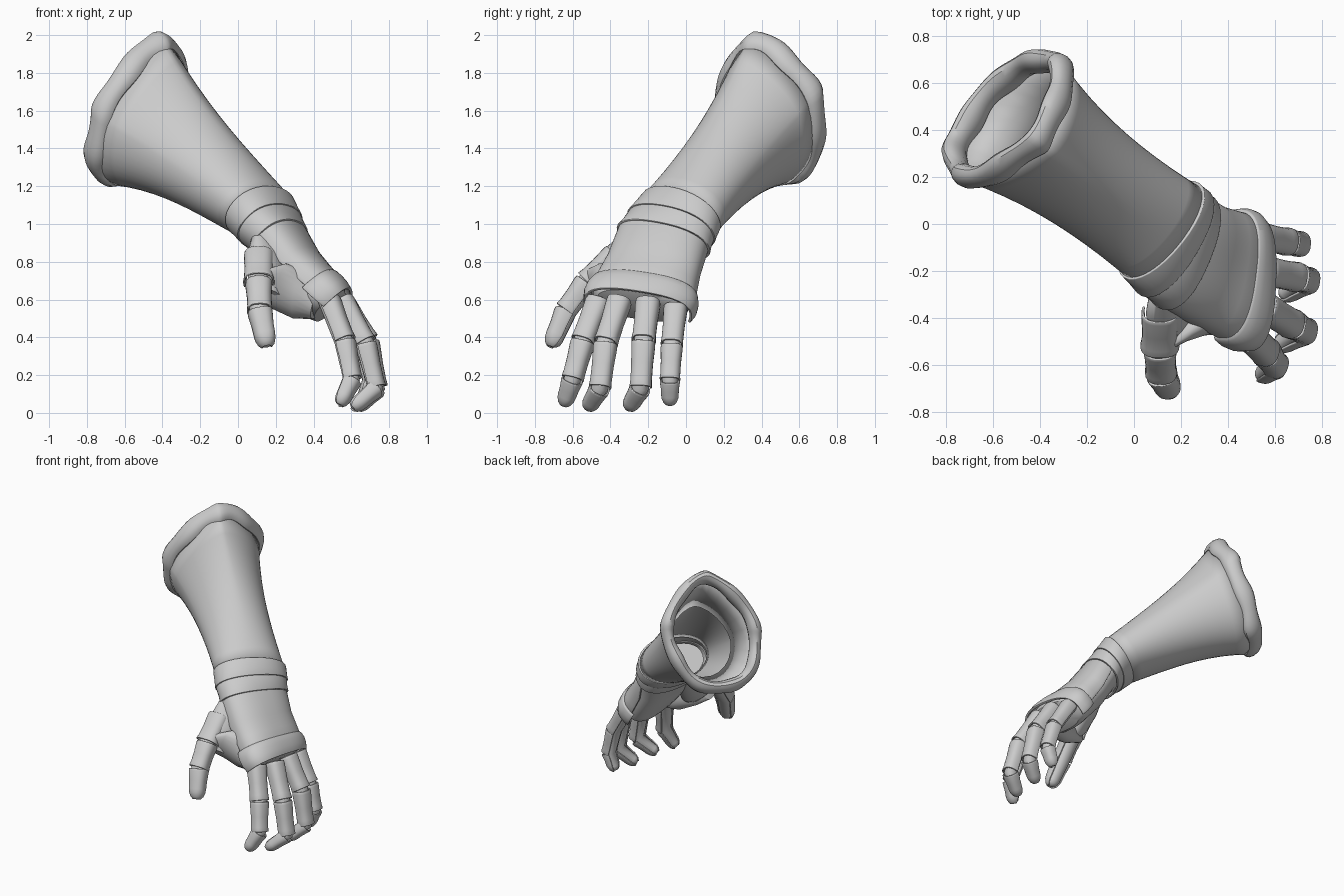
import bpy, bmesh, math
from mathutils import Vector as V

if "Cube" in bpy.data.objects:
    bpy.data.objects.remove(bpy.data.objects["Cube"])

def finish(name, bm, thick=0.0, bevel=0.0, angle=40):
    bmesh.ops.recalc_face_normals(bm, faces=bm.faces)
    me = bpy.data.meshes.new(name)
    bm.to_mesh(me)
    bm.free()
    ob = bpy.data.objects.new(name, me)
    bpy.context.collection.objects.link(ob)
    if thick:
        m = ob.modifiers.new("thickness", 'SOLIDIFY')
        m.thickness, m.offset = thick, 0
    if bevel:
        b = ob.modifiers.new("edge", 'BEVEL')
        b.width, b.segments, b.limit_method = bevel, 2, 'ANGLE'
    bpy.ops.object.select_all(action='DESELECT')
    bpy.context.view_layer.objects.active = ob
    ob.select_set(True)
    bpy.ops.object.shade_smooth_by_angle(angle=math.radians(angle))
    return ob

def spow(x, p):
    return math.copysign(abs(x) ** (2 / p), x)

def sec(c, v, n, p=2.0, low=None):
    """Cross-section: centre, half width, half height, roundness above / below."""
    return (V(c), V(v), V(n), V((p, low or p)))

def mix(a, b, t, k=1.0):
    """Blend two sections, k scales the radius."""
    return (a[0].lerp(b[0], t), a[1].lerp(b[1], t) * k, a[2].lerp(b[2], t) * k, a[3].lerp(b[3], min(max(t, 0), 1)))

def grow(s, k):
    return (s[0], s[1] * k, s[2] * k, s[3])

def point(s, a):
    c, v, n, p = s
    q = p[0] if math.sin(a) >= 0 else p[1]
    return c + v * spow(math.cos(a), q) + n * spow(math.sin(a), q)

def loft(name, secs, a0=0, a1=360, seg=32, thick=0.0, caps=False, bevel=0.0, angle=40):
    """Skin through cross-sections; a partial angle range gives a curved plate."""
    bm = bmesh.new()
    cnt = seg if a1 - a0 >= 360 else seg + 1
    rows = [[bm.verts.new(point(s, math.radians(a0 + (a1 - a0) * i / seg))) for i in range(cnt)] for s in secs]
    for r, s in zip(rows, rows[1:]):
        for i in range(seg):
            j = (i + 1) % cnt
            bm.faces.new((r[i], r[j], s[j], s[i]))
    if caps:
        bm.faces.new(rows[0])
        bm.faces.new(rows[-1])
    return finish(name, bm, thick, bevel, angle)

# Main cross-sections from the cuff opening to the knuckles
RIM = sec((-0.495, 0.42, 1.58), (0.205, 0.235, 0.05), (0.11, -0.095, 0.365), 1.4, 2.1)
W0 = sec((0.125, -0.035, 1.05), (0.145, 0.19, -0.03), (0.08, -0.05, 0.122), 2.1)
W1 = sec((0.17, -0.08, 0.985), (0.125, 0.21, -0.035), (0.088, -0.04, 0.105), 2.2)
W2 = sec((0.22, -0.12, 0.915), (0.09, 0.225, -0.04), (0.095, -0.03, 0.088), 2.3)
H1 = sec((0.30, -0.17, 0.78), (0.06, 0.235, -0.035), (0.105, -0.01, 0.08), 2.4)
H2 = sec((0.44, -0.23, 0.62), (0.025, 0.262, -0.04), (0.10, 0, 0.085), 2.6)
AXIS = V((0.66, -0.5, -0.563))

# Flared forearm shell with a pointed upper edge
loft("forearm_plate", [mix(RIM, W0, t, 1 - 0.55 * t * (1 - t)) for t in [i / 10 for i in range(11)]],
     seg=48, thick=0.016)
# Inner lining visible through the opening
loft("forearm_lining", [grow(RIM, 0.98), mix(RIM, W0, 0.12, 0.87), mix(RIM, W0, 0.3, 0.78)], seg=24, thick=0.01)

# Padded roll around the opening
bm = bmesh.new()
rings, N, M = [], 72, 12
roll = (RIM[0] - AXIS * 0.045, RIM[1], RIM[2] * 0.97, V((1.6, 2.1)))
for i in range(N):
    a = 2 * math.pi * i / N
    c = point(roll, a)
    out = (c - roll[0]).normalized()
    c += out * 0.006 * math.sin(5 * a + 1) - AXIS * 0.006 * math.sin(7 * a)
    r = 0.05 + 0.004 * math.sin(9 * a)
    rings.append([bm.verts.new(c + (out * math.cos(b) * 0.9 + AXIS * math.sin(b) * 1.3) * r)
                  for b in [2 * math.pi * k / M for k in range(M)]])
for i in range(N):
    for k in range(M):
        r, s = rings[i], rings[(i + 1) % N]
        bm.faces.new((r[k], r[(k + 1) % M], s[(k + 1) % M], s[k]))
finish("cuff_roll", bm)

# Overlapping wrist lames
loft("wrist_lame_upper", [grow(mix(W0, W1, -0.2), 1.05), grow(mix(W0, W1, 0.5), 1.05), grow(W1, 1.06)],
     thick=0.014, bevel=0.003)
loft("wrist_lame_lower", [grow(W1, 1.03), grow(mix(W1, W2, 0.5), 1.03), grow(W2, 1.06)],
     thick=0.014, bevel=0.003)

# Glove palm with rounded finger end
loft("glove_palm", [grow(W1, 0.93), grow(W2, 0.93), grow(H1, 0.95), grow(mix(H1, H2, 0.5), 0.96), grow(H2, 0.96),
                    grow(mix(H1, H2, 1.2), 0.94), grow(mix(H1, H2, 1.33), 0.82), grow(mix(H1, H2, 1.38), 0.5)],
     caps=True)
# Back-of-hand plate
loft("hand_back_plate", [grow(W2, 1.01), grow(H1, 1.02), grow(mix(H1, H2, 0.5), 1.02), grow(H2, 1.02)],
     a0=-8, a1=188, thick=0.014, bevel=0.003)
# Broad knuckle guard
loft("knuckle_guard", [grow(mix(H1, H2, t), k) for t, k in
     ((0.80, 1.03), (0.84, 1.07), (1.0, 1.10), (1.2, 1.09), (1.42, 1.02))],
     a0=-15, a1=195, thick=0.016, bevel=0.003)

def digit(name, pts, radii, side, wide=1.0):
    """Glove finger as one tube plus a shell over every phalanx."""
    pts = [V(p) for p in pts]
    side = V(side).normalized()
    dirs = [(b - a).normalized() for a, b in zip(pts, pts[1:])]

    def ring(c, d, r, p, w=1.0):
        up = d.cross(side).normalized()
        return sec(c, up.cross(d).normalized() * r * w, up * r, p)
    tube = []
    for i, p in enumerate(pts):
        d = (dirs[max(i - 1, 0)] + dirs[min(i, len(dirs) - 1)]).normalized()
        tube.append(ring(p, d, radii[i], 2.2))
    end, d, r = pts[-1], dirs[-1], radii[-1]
    for a in (30, 55, 75, 88):
        t = math.radians(a)
        tube.append(ring(end + d * r * math.sin(t), d, r * math.cos(t), 2.0))
    loft(name + "_glove", tube, seg=16, caps=True, angle=60)
    for i, d in enumerate(dirs):
        a, b = pts[i], pts[i + 1]
        ss = []
        for t, k in ((0.02, 1.13), (0.1, 1.17), (0.5, 1.1), (0.85, 1.12), (1.0, 1.2)):
            ss.append(ring(a.lerp(b, t), d, (radii[i] + (radii[i + 1] - radii[i]) * t) * k, 2.6,
                           wide if i == 0 else 1.0))
        if i == len(dirs) - 1:
            ss[-1] = ring(b, d, r * 1.1, 2.3)
            ss += [ring(b + d * r * 0.6, d, r * 0.88, 2.1), ring(b + d * r, d, r * 0.5, 2.0)]
        loft(f"{name}_plate_{i + 1}", ss, a0=-25, a1=205, seg=16, thick=0.010, bevel=0.003)

# Four fingers
R = (0.053, 0.05, 0.045, 0.037)
digit("index_finger", [(0.475, -0.46, 0.60), (0.56, -0.545, 0.38), (0.60, -0.60, 0.18), (0.55, -0.635, 0.075)],
      R, (0.3, 0.93, -0.2))
digit("middle_finger", [(0.545, -0.35, 0.60), (0.67, -0.425, 0.37), (0.725, -0.455, 0.135), (0.63, -0.505, 0.05)],
      R, (0.2, 0.95, -0.15))
digit("ring_finger", [(0.55, -0.20, 0.59), (0.685, -0.225, 0.38), (0.735, -0.24, 0.135), (0.65, -0.29, 0.05)],
      R, (0.15, 0.98, -0.1))
digit("little_finger", [(0.53, -0.055, 0.56), (0.65, -0.075, 0.36), (0.70, -0.085, 0.175), (0.665, -0.085, 0.08)],
      (0.05, 0.046, 0.042, 0.036), (0.05, 0.99, 0))

# Thumb with its fleshy base and the web towards the index finger
digit("thumb", [(0.11, -0.37, 0.84), (0.11, -0.52, 0.69), (0.115, -0.63, 0.54), (0.145, -0.695, 0.39)],
      (0.055, 0.057, 0.053, 0.045), (1, 0.1, 0.1), 1.15)
loft("thumb_base", [sec((0.13, -0.23, 0.92), (0.06, 0.05, 0), (0, -0.08, 0.05)),
                    sec((0.16, -0.33, 0.79), (0.11, 0.05, -0.03), (0, -0.08, 0.08)),
                    sec((0.18, -0.41, 0.68), (0.10, 0.05, -0.03), (0, -0.08, 0.08)),
                    sec((0.20, -0.45, 0.60), (0.05, 0.04, -0.03), (0, -0.05, 0.04))],
     seg=24, caps=True, angle=60)
loft("thumb_web", [sec((0.13, -0.47, 0.68), (0.02, 0.06, 0.02), (0.02, -0.05, 0.08)),
                   sec((0.22, -0.42, 0.67), (0.02, 0.07, 0.02), (0.03, -0.04, 0.12)),
                   sec((0.32, -0.38, 0.63), (0.03, 0.09, 0.02), (0.02, -0.03, 0.13)),
                   sec((0.42, -0.36, 0.58), (0.03, 0.10, 0.02), (0.02, -0.03, 0.08))],
     seg=24, caps=True, angle=60)
